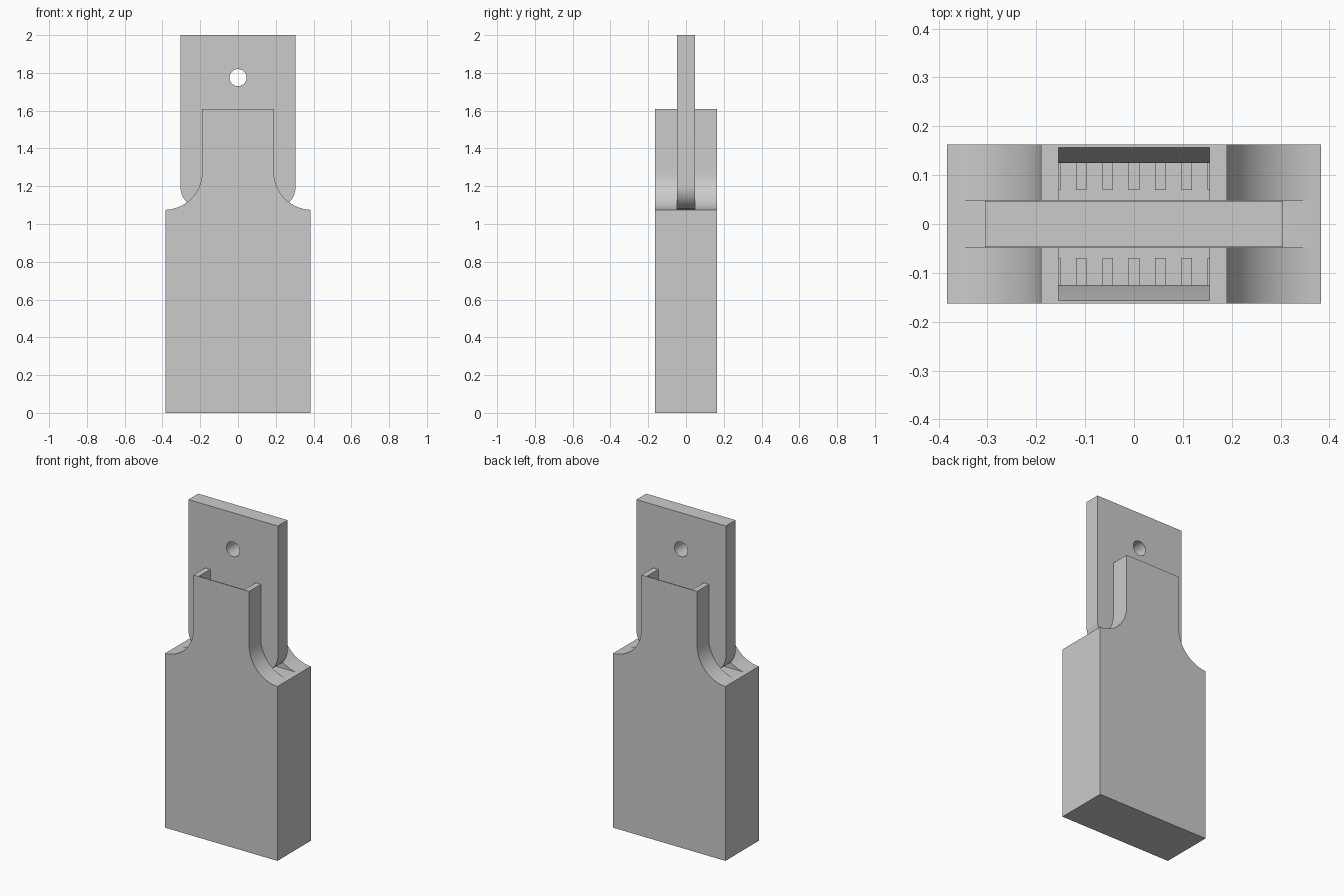
import bpy, bmesh
from math import sin, cos, pi, radians
from mathutils import Vector

if "Cube" in bpy.data.objects:
    bpy.data.objects.remove(bpy.data.objects["Cube"], do_unlink=True)

GREY = (0.6, 0.6, 0.6, 1)
grey = bpy.data.materials.new("plain_grey")
grey.diffuse_color = GREY
grey.use_nodes = True
grey.node_tree.nodes["Principled BSDF"].inputs["Base Color"].default_value = GREY


def prism(name, outline, half, axis="y"):
    """Extrude an outline evenly to both sides along x or y; outline holds (across, z)."""
    bm = bmesh.new()
    place = (lambda a, z: (a, -half, z)) if axis == "y" else (lambda a, z: (-half, a, z))
    face = bm.faces.new([bm.verts.new(place(a, z)) for a, z in outline])
    moved = bmesh.ops.extrude_face_region(bm, geom=[face])["geom"]
    step = Vector((0, 2 * half, 0)) if axis == "y" else Vector((2 * half, 0, 0))
    bmesh.ops.translate(bm, vec=step, verts=[v for v in moved if isinstance(v, bmesh.types.BMVert)])
    bmesh.ops.recalc_face_normals(bm, faces=bm.faces)
    mesh = bpy.data.meshes.new(name)
    bm.to_mesh(mesh)
    bm.free()
    obj = bpy.data.objects.new(name, mesh)
    mesh.materials.append(grey)
    bpy.context.collection.objects.link(obj)
    return obj


def arc(cx, cz, r, start, end, steps=20):
    angles = [radians(start + (end - start) * i / steps) for i in range(steps + 1)]
    return [(cx + r * cos(a), cz + r * sin(a)) for a in angles]


def mirrored(half_outline):
    return half_outline + [(-a, z) for a, z in reversed(half_outline)]


def rect(a0, a1, z0, z1):
    return [(a0, z0), (a1, z0), (a1, z1), (a0, z1)]


def activate(obj):
    bpy.ops.object.select_all(action="DESELECT")
    obj.select_set(True)
    bpy.context.view_layer.objects.active = obj


def cut(obj, cutter):
    cutter.hide_render = True
    mod = obj.modifiers.new("cut", "BOOLEAN")
    mod.operation, mod.solver, mod.object = "DIFFERENCE", "EXACT", cutter
    activate(obj)
    bpy.ops.object.modifier_apply(modifier=mod.name)
    bpy.data.objects.remove(cutter, do_unlink=True)


# Body: wide block with concave shoulders up to a narrow neck
WIDE, NECK, TOP = 0.383, 0.19, 1.61
shoulder = [p for p in arc(0.39, 1.275, 0.2, 268, 180) if p[0] < WIDE]
body = prism("body", mirrored([(WIDE, 0), (WIDE, 1.075)] + shoulder + [(NECK, TOP)]), 0.163)

# Socket in the neck, flared at its mouth
socket = mirrored([(0.125, 1.1), (0.125, 1.5), (0.157, TOP), (0.157, TOP + 0.1)])
cut(body, prism("socket_cutter", socket, 0.155, "x"))

# Slot that holds the plate
cut(body, prism("slot_cutter", rect(-0.375, 0.375, 1.077, 1.8), 0.0485))

# Upright plate with rounded lower corners and a hanging hole
HALF, R = 0.305, 0.12
plate = prism("plate", mirrored(arc(HALF - R, 1.078 + R, R, 270, 360) + [(HALF, 2)]), 0.0475)
cut(plate, prism("hole_cutter", arc(0, 1.775, 0.045, 0, 352.5, 47), 0.2))

# Row of contacts on each side of the socket
for side, word in ((-1, "front"), (1, "back")):
    for i in range(7):
        contact = prism(f"{word}_contact_{i + 1}", rect(-0.011, 0.011, 1.09, 1.45), 0.029)
        contact.location = ((i - 3) * 0.054, side * 0.099, 0)

for obj in (body, plate):
    activate(obj)
    bpy.ops.object.shade_smooth_by_angle(angle=radians(30))
